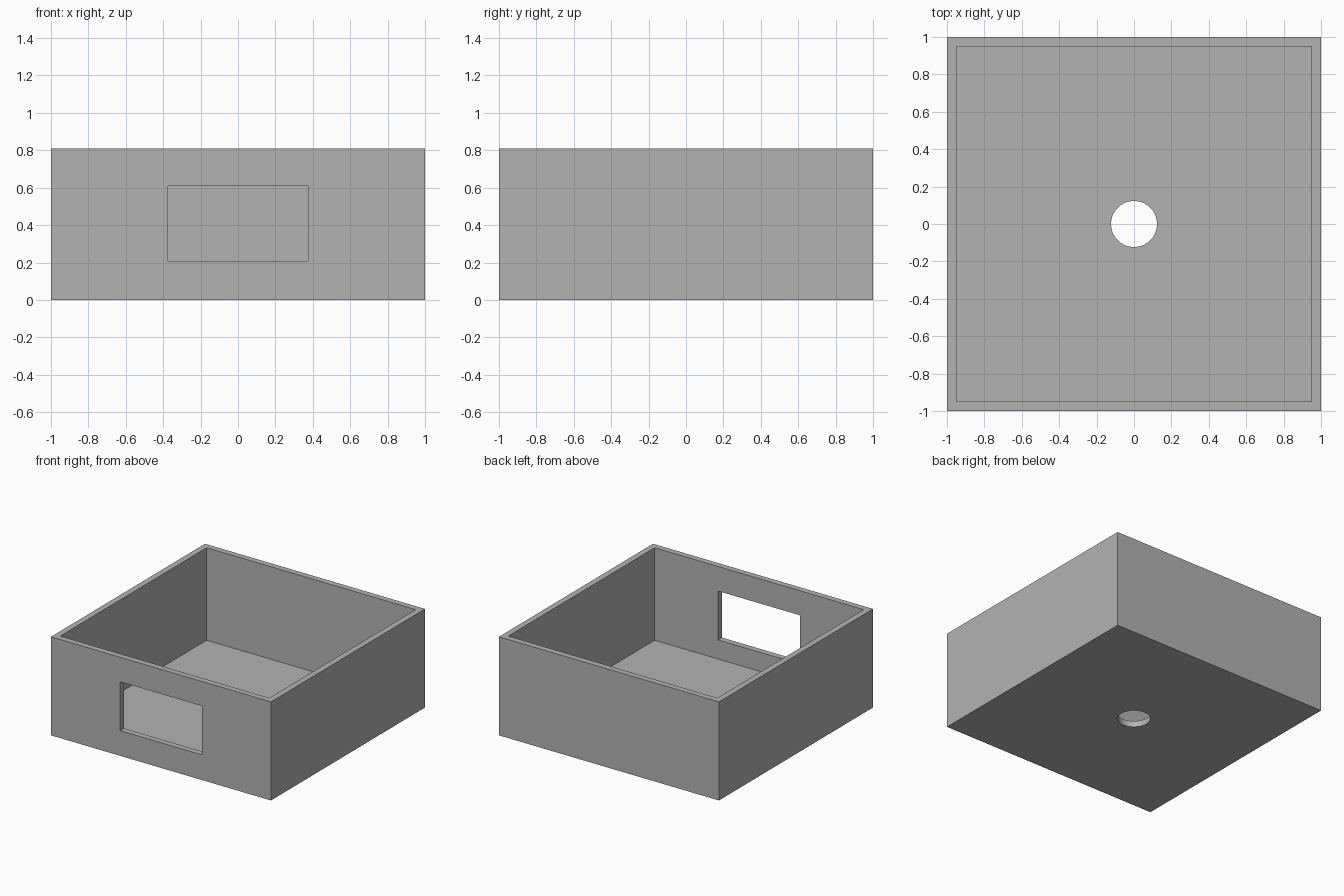
import bpy
import math

default = bpy.data.objects.get("Cube")
if default:
    bpy.data.objects.remove(default, do_unlink=True)

HEIGHT, WALL = 0.81, 0.05

grey = bpy.data.materials.new("plain grey")
grey.use_nodes = True
colour = (0.45, 0.45, 0.45, 1)
grey.diffuse_color = colour
grey.node_tree.nodes["Principled BSDF"].inputs["Base Color"].default_value = colour


def box(name, low, high):
    centre = [(a + b) / 2 for a, b in zip(low, high)]
    bpy.ops.mesh.primitive_cube_add(size=1, location=centre)
    ob = bpy.context.object
    ob.name = name
    ob.scale = [b - a for a, b in zip(low, high)]
    bpy.ops.object.transform_apply(location=True, rotation=False, scale=True)
    ob.data.materials.append(grey)
    return ob


def cut(target, cutter):
    cutter.hide_render = True
    mod = target.modifiers.new("cut", 'BOOLEAN')
    mod.operation = 'DIFFERENCE'
    mod.solver = 'EXACT'
    mod.object = cutter
    bpy.context.view_layer.objects.active = target
    bpy.ops.object.modifier_apply(modifier=mod.name)
    bpy.data.objects.remove(cutter, do_unlink=True)


# Outer block, hollowed into an open-topped box
body = box("open_box", (-1, -1, 0), (1, 1, HEIGHT))
inner = 1 - WALL
cut(body, box("cavity_cutter", (-inner, -inner, WALL), (inner, inner, HEIGHT + 1)))

# Rectangular opening through the front wall
cut(body, box("window_cutter", (-0.373, -1.2, 0.207), (0.373, -0.8, 0.608)))

# Round hole through the middle of the floor
bpy.ops.mesh.primitive_cylinder_add(vertices=64, radius=0.123, depth=0.4,
                                    location=(0, 0, 0))
hole = bpy.context.object
hole.name = "hole_cutter"
hole.data.materials.append(grey)
cut(body, hole)

# Smooth hole wall, crisp box edges
bpy.ops.object.select_all(action='DESELECT')
body.select_set(True)
bpy.context.view_layer.objects.active = body
bpy.ops.object.shade_smooth_by_angle(angle=math.radians(30))
